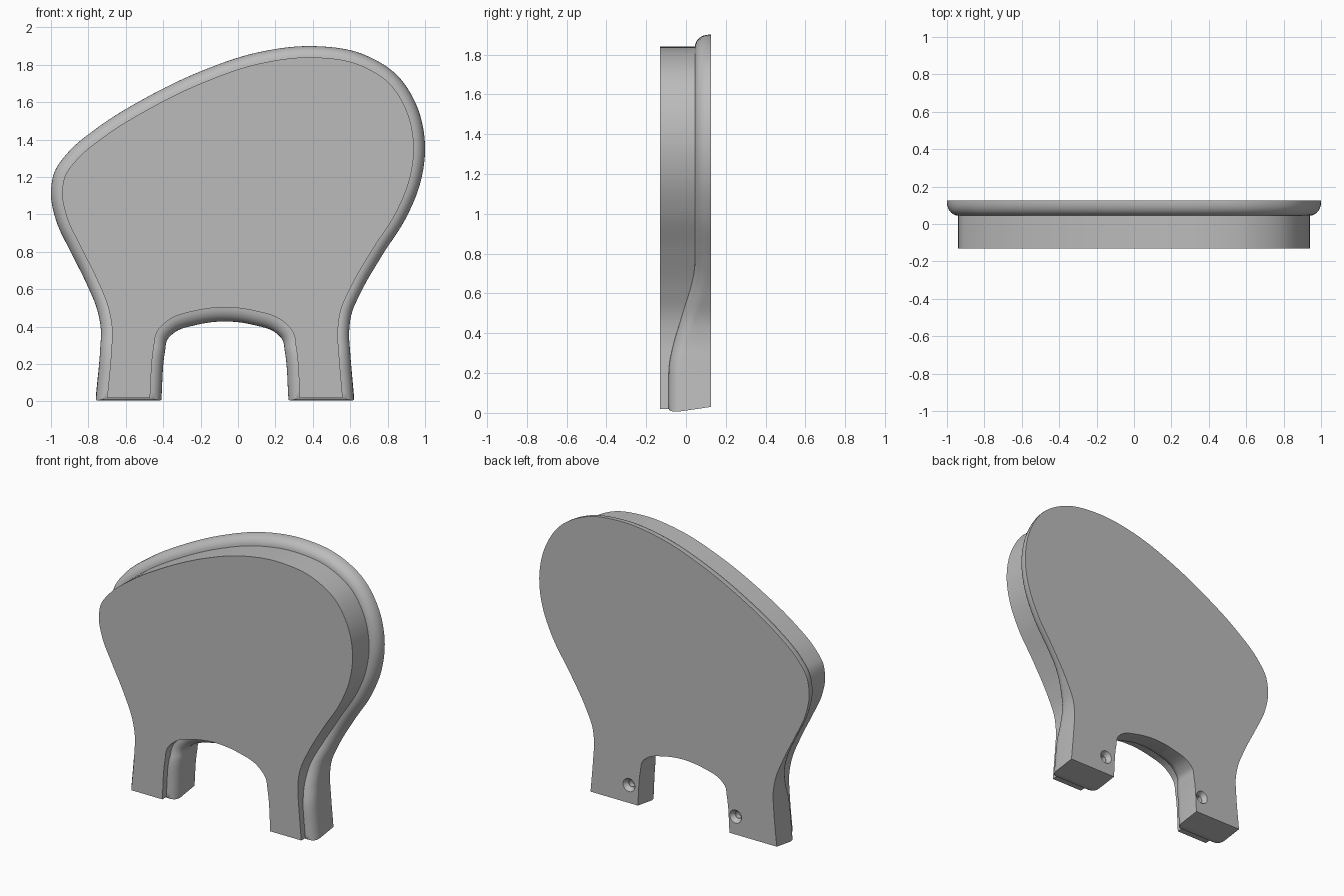
import bpy, bmesh, math
from mathutils import Vector

if "Cube" in bpy.data.objects:
    bpy.data.objects.remove(bpy.data.objects["Cube"])

BACK, FRONT, POCKET = 0.125, -0.13, 0.05
RIM, DEPTH, STEPS = 0.06, 0.07, 8

grey = bpy.data.materials.new("plain grey")
grey.use_nodes = True
grey.diffuse_color = (0.5, 0.5, 0.5, 1)
grey.node_tree.nodes["Principled BSDF"].inputs["Base Color"].default_value = grey.diffuse_color

# Outline: left leg, over the top, right leg; then the arch between the legs
body = [(-.76, 0), (-.737, .28), (-.733, .38), (-.75, .48), (-.81, .63), (-.9, .81), (-.97, .96),
        (-1, 1.11), (-.98, 1.23), (-.91, 1.33), (-.75, 1.465), (-.5, 1.62), (-.2, 1.765),
        (.1, 1.865), (.4, 1.9), (.66, 1.86), (.85, 1.745), (.96, 1.57), (1, 1.36), (.975, 1.17),
        (.9, .985), (.77, .78), (.66, .59), (.605, .46), (.594, .36), (.6, .26), (.62, 0)]
half_arch = [(.34, 0), (.32, .27), (.308, .33), (.275, .365), (.15, .41)]
MID = -.07
arch = ([(MID + x, z) for x, z in half_arch] + [(MID, .428)]
        + [(MID - x, z) for x, z in reversed(half_arch)])


def smooth_path(points, stretch):
    """Sample a spline; return (point, inward normal) pairs."""
    p = [Vector(q) for q in points]
    p = [2 * p[0] - p[1]] + p + [2 * p[-1] - p[-2]]
    out = []
    for i in range(1, len(p) - 2):
        a, b, c, d = p[i - 1:i + 3]
        # tangents scaled to the uneven point spacing
        h0, h1, h2 = (b - a).length, (c - b).length, (d - c).length
        m1 = ((b - a) / h0 * h1 + (c - b) / h1 * h0) / (h0 + h1) * h1
        m2 = ((c - b) / h1 * h2 + (d - c) / h2 * h1) / (h1 + h2) * h1
        last = i == len(p) - 3
        for k in range(STEPS + last):
            t = k / STEPS
            pos = (b * (2 * t**3 - 3 * t**2 + 1) + m1 * (t**3 - 2 * t**2 + t)
                   + c * (3 * t**2 - 2 * t**3) + m2 * (t**3 - t**2))
            tan = (b * (6 * t * t - 6 * t) + m1 * (3 * t * t - 4 * t + 1)
                   + c * (6 * t - 6 * t * t) + m2 * (3 * t * t - 2 * t)).normalized()
            n = Vector((tan.y, -tan.x))
            n *= 1 + stretch * max(0, n.y)
            if pos.y < .001:
                n = Vector((math.copysign(1, n.x), 0))
            out.append((pos, n))
    return out


outline = smooth_path(body, 0) + smooth_path(arch, .25)


def front_depth(z):
    """The rim comes forward towards the feet."""
    t = min(1, max(0, (.74 - z) / .54))
    return .045 - .132 * t * t * (3 - 2 * t)


def ring(inset, depth, lift):
    pts = []
    for p, n in outline:
        q = p + n * inset
        y = depth(p.y)
        pts.append((q.x, y, q.y + lift(y) * max(0, 1 - p.y / .25)))
    return pts


def loft(name, rings):
    bm = bmesh.new()
    loops = [[bm.verts.new(c) for c in r] for r in rings]
    count = len(outline)
    for a, b in zip(loops, loops[1:]):
        for i in range(count):
            j = (i + 1) % count
            bm.faces.new((a[i], a[j], b[j], b[i]))
    bm.faces.new(loops[0])
    bm.faces.new(loops[-1])
    bmesh.ops.recalc_face_normals(bm, faces=bm.faces)
    mesh = bpy.data.meshes.new(name)
    bm.to_mesh(mesh)
    bm.free()
    mesh.materials.append(grey)
    obj = bpy.data.objects.new(name, mesh)
    bpy.context.collection.objects.link(obj)
    return obj


def activate(obj):
    bpy.ops.object.select_all(action='DESELECT')
    obj.select_set(True)
    bpy.context.view_layer.objects.active = obj


# Back shell with rounded front rim, slanted feet and a recess for the panel
def foot_slant(y):
    return max(0, .03 * (y + .08) / .205)


rings = [ring(0, lambda z: BACK, foot_slant)]
for k in range(8):
    a = math.pi / 2 * k / 7
    rings.append(ring(RIM * (1 - math.cos(a)),
                      lambda z: front_depth(z) + DEPTH * (1 - math.sin(a)),
                      lambda y: foot_slant(y) * math.cos(a) + .02 * (1 - math.cos(a))))
rings.append(ring(RIM, lambda z: POCKET, lambda y: .02))
shell = loft("back_shell", rings)

# Front panel filling the recess
panel = loft("front_panel", [ring(RIM, lambda z: y, lambda d: .02) for y in (POCKET, FRONT)])

# Countersunk screw holes in the back of each leg
for x in (.335, -.455):
    for r_in, r_out, depth in ((.024, .045, .03), (.022, .022, .065)):
        bpy.ops.mesh.primitive_cone_add(vertices=32, radius1=r_out, radius2=r_in, depth=depth + .002,
                                        location=(x, BACK + .001 - depth / 2, .15),
                                        rotation=(math.pi / 2, 0, 0))
        cutter = bpy.context.object
        cutter.name = "screw_hole_cutter"
        cutter.hide_render = True
        cutter.data.materials.append(grey)
        activate(shell)
        cut = shell.modifiers.new("screw_hole", 'BOOLEAN')
        cut.operation = 'DIFFERENCE'
        cut.solver = 'EXACT'
        cut.object = cutter
        bpy.ops.object.modifier_apply(modifier=cut.name)
        bpy.data.objects.remove(cutter)

for obj in (shell, panel):
    activate(obj)
    bpy.ops.object.shade_smooth_by_angle(angle=math.radians(35))
